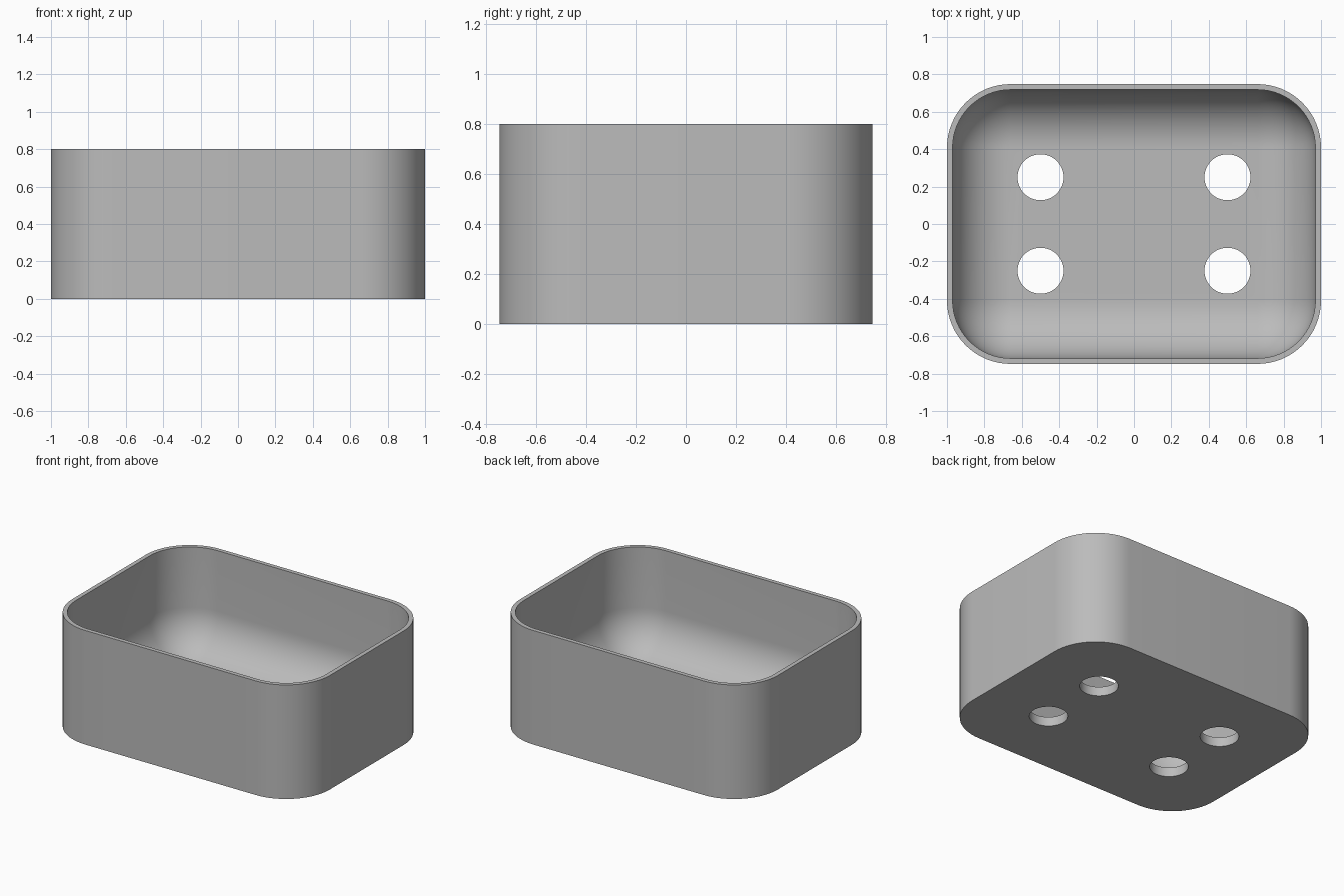
import bpy, bmesh, math

if "Cube" in bpy.data.objects:
    bpy.data.objects.remove(bpy.data.objects["Cube"])

HALF_X, HALF_Y, HEIGHT = 1.0, 0.748, 0.8
WALL, FLOOR = 0.03, 0.065
OUTER_R = 0.34
INNER_R = OUTER_R - WALL
STEPS = 16

grey = bpy.data.materials.new("plain grey")
grey.use_nodes = True
colour = (0.5, 0.5, 0.5, 1)
grey.diffuse_color = colour
grey.node_tree.nodes["Principled BSDF"].inputs["Base Color"].default_value = colour


def ring(bm, inset, radius, z):
    """Rounded rectangle of vertices, inset from the outer size."""
    verts = []
    for k, (sx, sy) in enumerate([(1, 1), (-1, 1), (-1, -1), (1, -1)]):
        cx = sx * (HALF_X - inset - radius)
        cy = sy * (HALF_Y - inset - radius)
        for i in range(STEPS + 1):
            a = (k + i / STEPS) * math.pi / 2
            verts.append(bm.verts.new((cx + radius * math.cos(a),
                                       cy + radius * math.sin(a), z)))
    return verts


# Tray shell: outer wall, rim, inner wall, rounded inner edge, floor
bm = bmesh.new()
rings = [ring(bm, 0, OUTER_R, 0), ring(bm, 0, OUTER_R, HEIGHT),
         ring(bm, WALL, INNER_R, HEIGHT)]
for i in range(STEPS + 1):
    a = i / STEPS * math.pi / 2
    rings.append(ring(bm, WALL + INNER_R * (1 - math.cos(a)),
                      INNER_R * math.cos(a),
                      FLOOR + INNER_R * (1 - math.sin(a))))
for low, high in zip(rings, rings[1:]):
    for i in range(len(low)):
        j = (i + 1) % len(low)
        bm.faces.new((low[i], low[j], high[j], high[i]))
bm.faces.new(rings[0][::-1])
bm.faces.new(rings[-1])
bmesh.ops.remove_doubles(bm, verts=bm.verts, dist=1e-5)
bmesh.ops.recalc_face_normals(bm, faces=bm.faces)
mesh = bpy.data.meshes.new("tray")
bm.to_mesh(mesh)
bm.free()
mesh.materials.append(grey)
tray = bpy.data.objects.new("tray", mesh)
bpy.context.collection.objects.link(tray)

# Four drain holes through the floor
for x in (-0.5, 0.5):
    for y in (-0.25, 0.25):
        bpy.ops.mesh.primitive_cylinder_add(vertices=48, radius=0.123, depth=0.4,
                                            location=(x, y, 0))
        cutter = bpy.context.object
        cutter.name = "hole_cutter"
        cutter.hide_render = True
        cutter.data.materials.append(grey)
        bpy.context.view_layer.objects.active = tray
        cut = tray.modifiers.new("drain hole", 'BOOLEAN')
        cut.operation = 'DIFFERENCE'
        cut.solver = 'EXACT'
        cut.object = cutter
        bpy.ops.object.modifier_apply(modifier=cut.name)
        bpy.data.objects.remove(cutter)

# Smooth curves, sharp rims
bpy.ops.object.select_all(action='DESELECT')
tray.select_set(True)
bpy.context.view_layer.objects.active = tray
bpy.ops.object.shade_smooth_by_angle(angle=math.radians(30))
